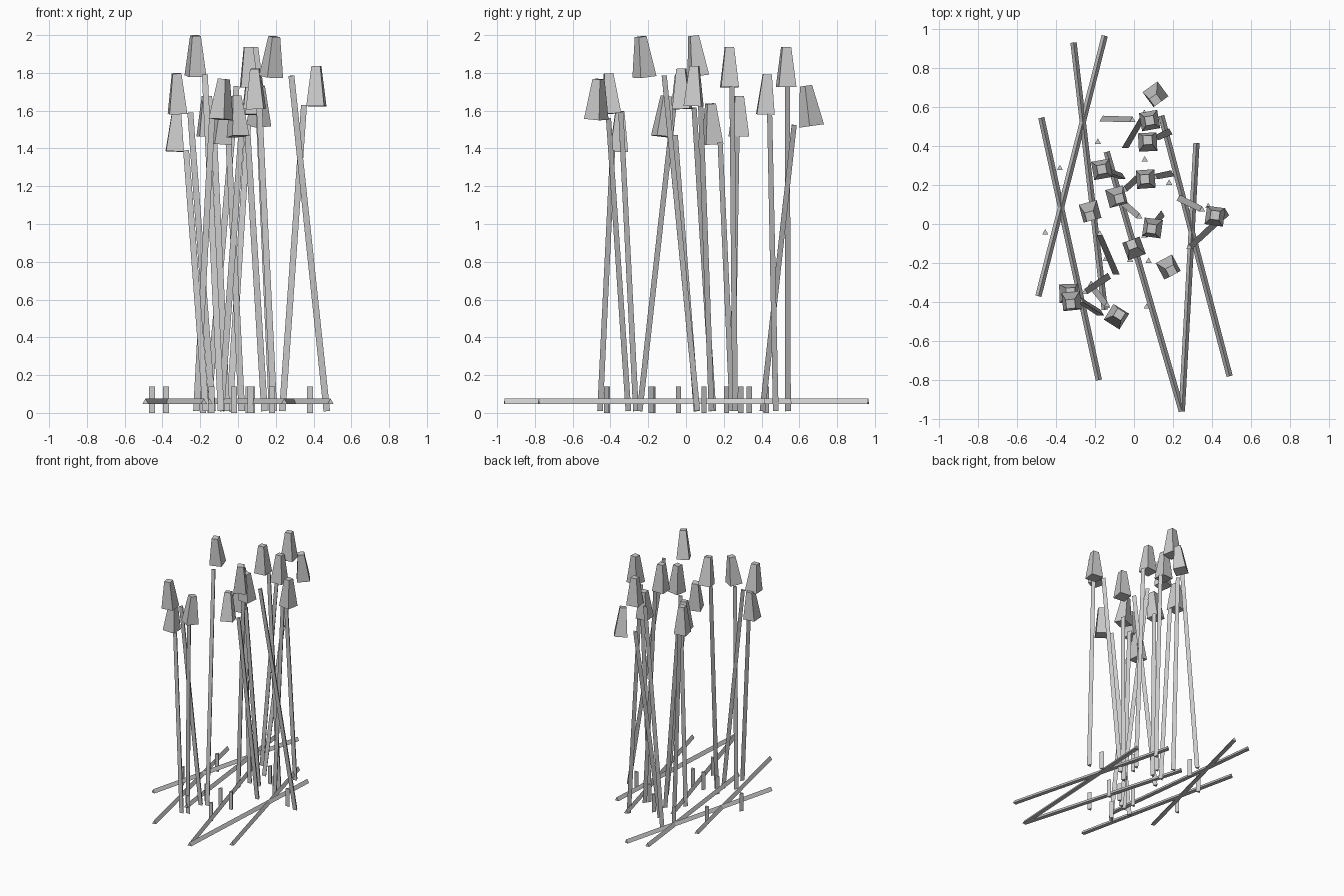
import bpy, math
from mathutils import Vector, Matrix

def rod(name, a, b, r1, r2, sides, yaw=0.0):
    """Low-poly tapered prism running from point a to point b."""
    a, b = Vector(a), Vector(b)
    d = b - a
    bpy.ops.mesh.primitive_cone_add(vertices=sides, radius1=r1, radius2=r2, depth=d.length)
    ob = bpy.context.object
    ob.name = name
    # upright pieces keep their yaw; lying ones are tracked along their length
    rot = d.to_track_quat('Z', 'Y') if d.z < 0.5 * d.length else Vector((0, 0, 1)).rotation_difference(d)
    ob.matrix_world = (Matrix.Translation((a + b) / 2) @ rot.to_matrix().to_4x4()
                       @ Matrix.Rotation(math.radians(yaw), 4, 'Z'))
    return ob

# Standing plants: stem foot x,y | head x,y,z | head tip shift x,y | head yaw
plants = [
    (-.045, .40, .11, .665, 1.515, .0, -.03, 36),
    (-.16, .535, .08, .53, 1.72, 0, 0, 10),
    (.18, .47, .07, .42, 1.575, 0, .01, 3),
    (.19, .255, .06, .23, 1.72, -.005, 0, 4),
    (-.06, .24, -.165, .28, 1.46, 0, 0, 10),
    (.02, .24, -.09, .14, 1.42, .015, -.01, 15),
    (-.09, -.25, -.225, .065, 1.78, 0, -.025, 15),
    (.235, .13, .415, .04, 1.62, 0, .005, -8),
    (-.09, .14, .095, -.02, 1.605, -.005, -.005, -8),
    (.14, .05, 0, -.125, 1.46, -.012, .02, 20),
    (.47, .055, .175, -.22, 1.775, .017, -.02, 28),
    (-.17, -.46, -.335, -.355, 1.38, .01, .005, 2),
    (-.22, -.31, -.09, -.475, 1.55, .015, .012, -32),
    (-.135, -.27, -.32, -.395, 1.58, -.005, -.015, 6),
]
for bx, by, hx, hy, hz, tx, ty, yaw in plants:
    # three-sided stem that stops short of the seed head
    rod("stem", (bx, by, .01), (bx + .635 * (hx - bx), by + .635 * (hy - by), hz + .01),
        .02, .018, 3)
    # four-sided tapered seed head
    rod("seed_head", (hx, hy, hz + .004), (hx + tx, hy + ty, hz + .217), .067, .033, 4, 45 + yaw)

# Fallen stalks lying near the ground
fallen = [(-.31, .93, -.15, -.44), (-.15, .965, -.49, -.37), (-.475, .545, -.18, -.80),
          (-.14, .37, .245, -.96), (.14, .555, .49, -.78), (.32, .415, .245, -.96)]
for x1, y1, x2, y2 in fallen:
    rod("fallen_stalk", (x1, y1, .057), (x2, y2, .057), .0185, .0185, 3)

# Short cut stubble
stubs = [(-.185, .42), (-.38, .285), (.055, .33), (.18, .21), (.38, .09), (-.455, -.045),
         (.075, -.19), (-.02, -.185), (-.145, -.18), (.065, -.425), (-.14, -.42)]
for x, y in stubs:
    rod("stubble", (x, y, 0), (x, y, .14), .0185, .0185, 3)
